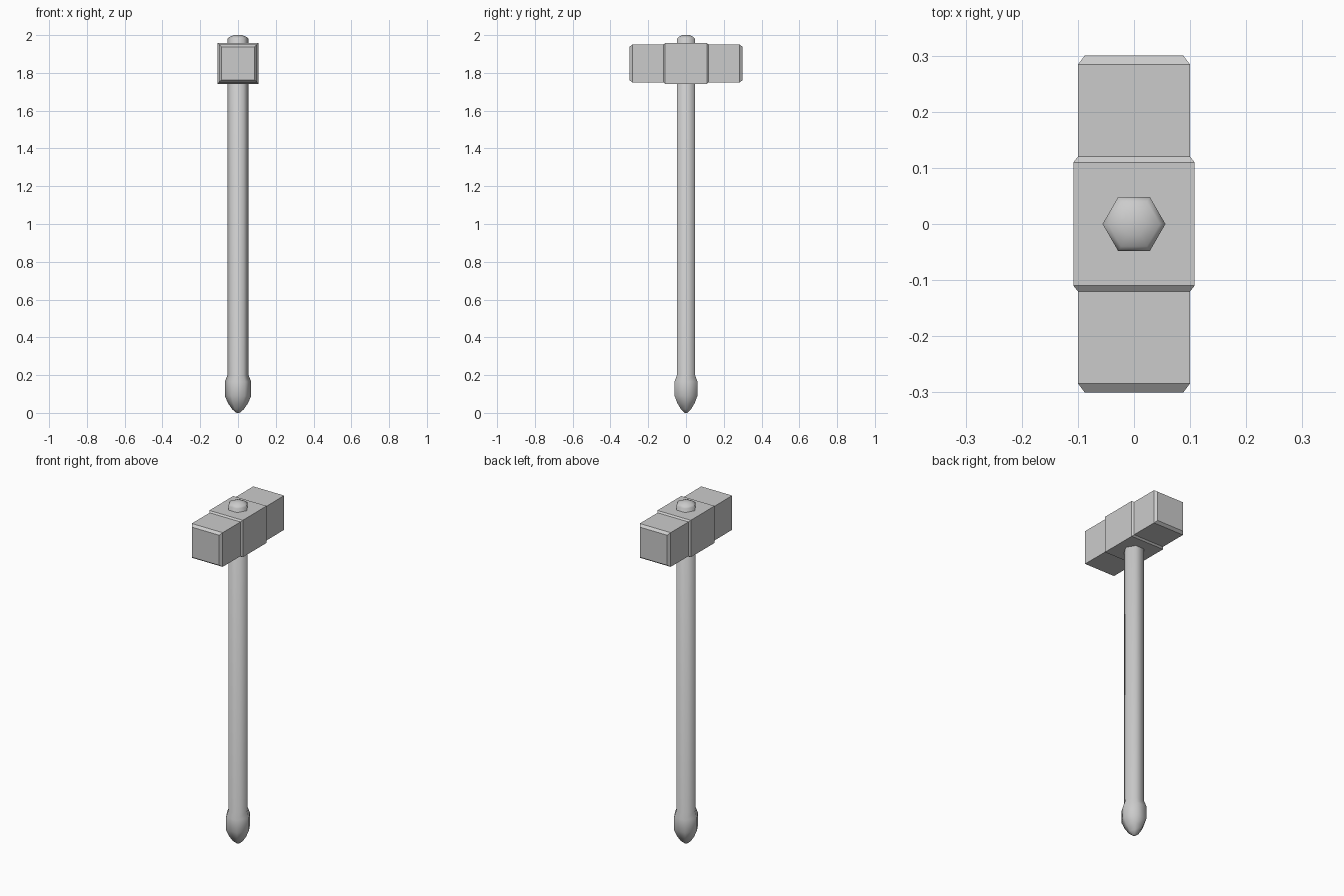
import bpy, bmesh
from math import cos, sin, tau, pi

if "Cube" in bpy.data.objects:
    bpy.data.objects.remove(bpy.data.objects["Cube"])


def loft(name, rings, smooth=False):
    """Skin a list of equal-length vertex rings and cap both ends."""
    bm = bmesh.new()
    loops = [[bm.verts.new(p) for p in ring] for ring in rings]
    n = len(loops[0])
    for a, b in zip(loops, loops[1:]):
        for i in range(n):
            j = (i + 1) % n
            bm.faces.new((a[i], a[j], b[j], b[i]))
    bm.faces.new(loops[0])
    bm.faces.new(loops[-1])
    bmesh.ops.recalc_face_normals(bm, faces=bm.faces)
    for f in bm.faces:
        f.smooth = smooth
    mesh = bpy.data.meshes.new(name)
    bm.to_mesh(mesh)
    bm.free()
    obj = bpy.data.objects.new(name, mesh)
    bpy.context.collection.objects.link(obj)
    return obj


def hexagon(r, z):
    return [(r * cos(tau * i / 6), r * sin(tau * i / 6), z) for i in range(6)]


def square(r, y, zc=1.85):
    return [(sx * r, y, zc + sz * r) for sx, sz in ((-1, -1), (1, -1), (1, 1), (-1, 1))]


# six-sided shaft with swollen pommel and domed top
profile = [(0.008, 0.0), (0.03, 0.018), (0.052, 0.05), (0.07, 0.09), (0.07, 0.165),
           (0.056, 0.2), (0.056, 1.98), (0.046, 1.99), (0.022, 2.0)]
loft("handle", [hexagon(r, z) for r, z in profile], smooth=True)

# striking block, chamfered at both faces
loft("hammer_head", [square(r, y) for r, y in
                     ((0.088, -0.3), (0.1, -0.284), (0.1, 0.284), (0.088, 0.3))])

# thicker collar around the middle of the head
loft("head_collar", [square(r, y) for r, y in
                     ((0.1, -0.12), (0.108, -0.11), (0.108, 0.11), (0.1, 0.12))])
